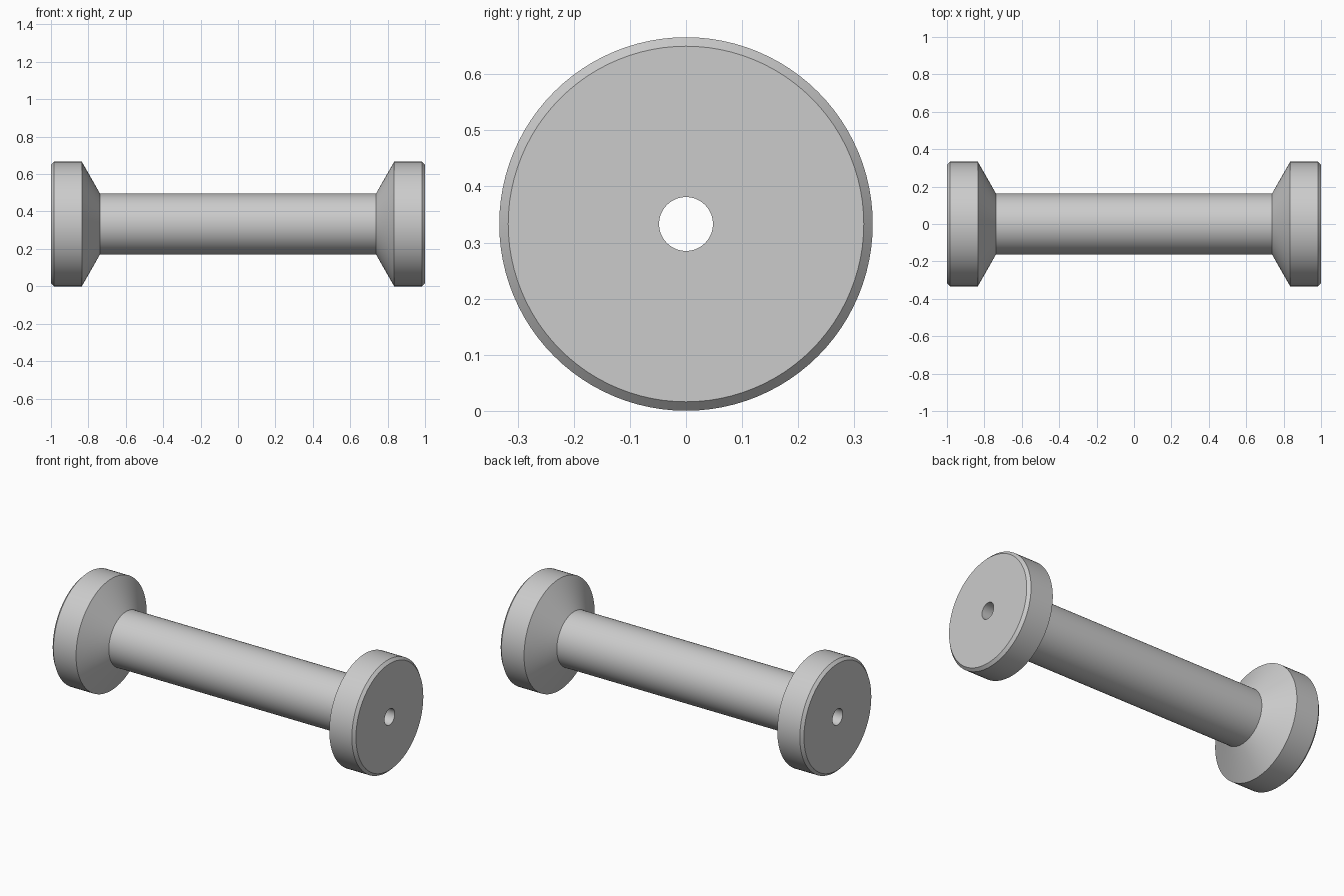
import bpy
import bmesh
import math
from mathutils import Vector

cube = bpy.data.objects.get("Cube")
if cube:
    bpy.data.objects.remove(cube, do_unlink=True)

RIM, CORE, BORE, CHAMFER = 0.333, 0.163, 0.048, 0.016
SEGMENTS = 96

grey = bpy.data.materials.new("plain grey")
grey.use_nodes = True
colour = (0.6, 0.6, 0.6, 1)
grey.diffuse_color = colour
grey.node_tree.nodes["Principled BSDF"].inputs["Base Color"].default_value = colour

# Half profile (x, radius) from the bore mouth to the core, mirrored in x
half = [(1, BORE), (1, RIM - CHAMFER), (1 - CHAMFER, RIM), (0.835, RIM), (0.738, CORE)]
profile = half + [(-x, r) for x, r in reversed(half)]

# Spin the closed profile around the long axis
bm = bmesh.new()
verts = [bm.verts.new((x, 0, r)) for x, r in profile]
edges = [bm.edges.new((v, verts[(i + 1) % len(verts)])) for i, v in enumerate(verts)]
bmesh.ops.spin(bm, geom=verts + edges, cent=Vector(), axis=(1, 0, 0),
               angle=math.tau, steps=SEGMENTS, use_duplicate=False)
bmesh.ops.remove_doubles(bm, verts=bm.verts[:], dist=0.0001)
bmesh.ops.recalc_face_normals(bm, faces=bm.faces[:])

mesh = bpy.data.meshes.new("spool")
bm.to_mesh(mesh)
bm.free()
mesh.materials.append(grey)
spool = bpy.data.objects.new("spool", mesh)
spool.location.z = RIM
bpy.context.collection.objects.link(spool)

# Smooth round walls, crisp rims
bpy.ops.object.select_all(action="DESELECT")
spool.select_set(True)
bpy.context.view_layer.objects.active = spool
bpy.ops.object.shade_smooth_by_angle(angle=math.radians(25))
